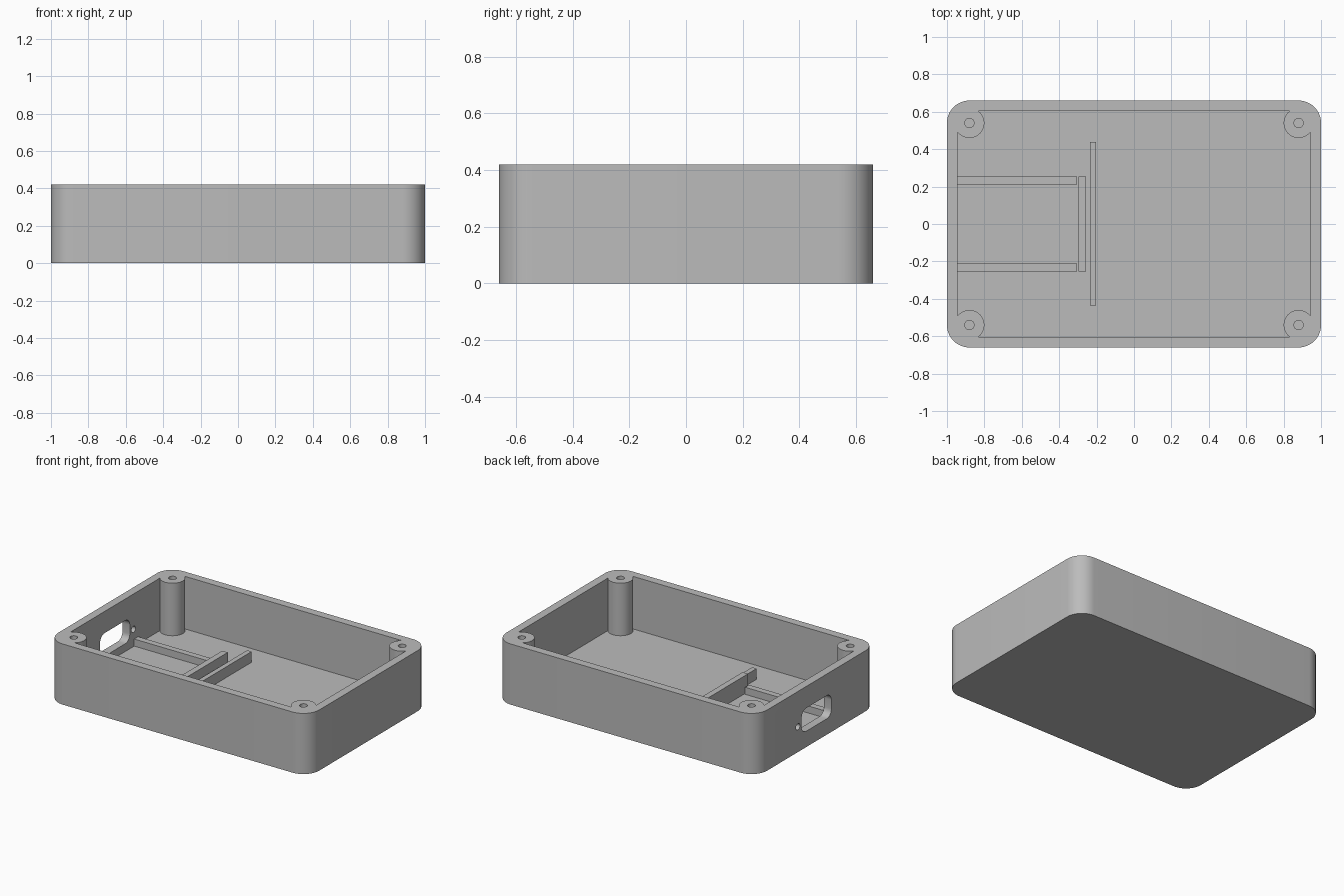
import bpy, bmesh, math
from mathutils import Matrix

cube = bpy.data.objects.get("Cube")
if cube:
    bpy.data.objects.remove(cube, do_unlink=True)

HEIGHT = 0.42
FLOOR = 0.056
WALL = 0.057
HALF_X, HALF_Y, CORNER = 1.0, 0.66, 0.12
POST_X, POST_Y = HALF_X - CORNER, HALF_Y - CORNER

grey = bpy.data.materials.new("plain grey")
grey.use_nodes = True
COLOUR = (0.5, 0.5, 0.5, 1.0)
grey.diffuse_color = COLOUR
grey.node_tree.nodes["Principled BSDF"].inputs["Base Color"].default_value = COLOUR


def rounded_outline(hx, hy, r, steps=12):
    """Points of a rounded rectangle, anticlockwise."""
    points = []
    for quarter, (sx, sy) in enumerate([(1, 1), (-1, 1), (-1, -1), (1, -1)]):
        for i in range(steps + 1):
            a = (quarter + i / steps) * math.pi / 2
            points.append((sx * (hx - r) + r * math.cos(a),
                           sy * (hy - r) + r * math.sin(a)))
    return points


def circle_outline(r, steps=40):
    return [(r * math.cos(math.tau * i / steps), r * math.sin(math.tau * i / steps))
            for i in range(steps)]


def prism(name, outline, low, high, matrix=Matrix()):
    """Extrude an outline from low to high, then place it."""
    bm = bmesh.new()
    face = bm.faces.new([bm.verts.new((x, y, low)) for x, y in outline])
    top = bmesh.ops.extrude_face_region(bm, geom=[face])["geom"]
    verts = [v for v in top if isinstance(v, bmesh.types.BMVert)]
    bmesh.ops.translate(bm, verts=verts, vec=(0, 0, high - low))
    bmesh.ops.recalc_face_normals(bm, faces=bm.faces)
    bm.transform(matrix)
    mesh = bpy.data.meshes.new(name)
    bm.to_mesh(mesh)
    bm.free()
    mesh.materials.append(grey)
    obj = bpy.data.objects.new(name, mesh)
    bpy.context.collection.objects.link(obj)
    return obj


def select_only(obj):
    bpy.ops.object.select_all(action='DESELECT')
    obj.select_set(True)
    bpy.context.view_layer.objects.active = obj


def cut(target, cutter):
    """Subtract the cutter and discard it."""
    select_only(target)
    mod = target.modifiers.new("cut", 'BOOLEAN')
    mod.operation = 'DIFFERENCE'
    mod.solver = 'EXACT'
    mod.object = cutter
    bpy.ops.object.modifier_apply(modifier=mod.name)
    bpy.data.objects.remove(cutter, do_unlink=True)


# Tray body
body = prism("enclosure_body", rounded_outline(HALF_X, HALF_Y, CORNER), 0, HEIGHT)

# Cavity that leaves the four corner screw posts standing
cavity = prism("cavity_cutter",
               rounded_outline(HALF_X - WALL, HALF_Y - WALL, CORNER - WALL),
               FLOOR, HEIGHT + 0.1)
corners = [(sx * POST_X, sy * POST_Y) for sx in (-1, 1) for sy in (-1, 1)]
for x, y in corners:
    cut(cavity, prism("post_space", circle_outline(0.08), 0, HEIGHT + 0.2,
                      Matrix.Translation((x, y, 0))))
cut(body, cavity)

# Screw holes in the posts
for x, y in corners:
    cut(body, prism("screw_cutter", circle_outline(0.025, 24), 0.1, HEIGHT + 0.1,
                    Matrix.Translation((x, y, 0))))

# Socket opening and small round hole through the right wall
through_wall = Matrix(((0, 0, 1, 0), (1, 0, 0, 0), (0, 1, 0, 0), (0, 0, 0, 1)))


def wall_cut(name, outline, y, z):
    place = Matrix.Translation((-HALF_X, y, z)) @ through_wall
    cut(body, prism(name, outline, -0.05, WALL + 0.03, place))


wall_cut("socket_cutter", rounded_outline(0.163, 0.08, 0.05, 8), 0, 0.19)
wall_cut("round_hole_cutter", circle_outline(0.022, 24), 0.203, 0.175)

select_only(body)
bpy.ops.object.shade_smooth_by_angle(angle=math.radians(30))


# Ribs on the floor
def rib(name, x0, x1, y0, y1, top):
    prism(name, [(x0, y0), (x1, y0), (x1, y1), (x0, y1)], FLOOR - 0.01, top)


for side, label in ((1, "back"), (-1, "front")):
    y0, y1 = sorted((side * 0.211, side * 0.254))
    rib(label + "_guide_rib", -HALF_X + WALL - 0.01, -0.306, y0, y1, 0.105)
rib("socket_stop_rib", -0.298, -0.256, -0.254, 0.254, 0.18)
rib("long_cross_rib", -0.236, -0.202, -0.436, 0.438, 0.13)
